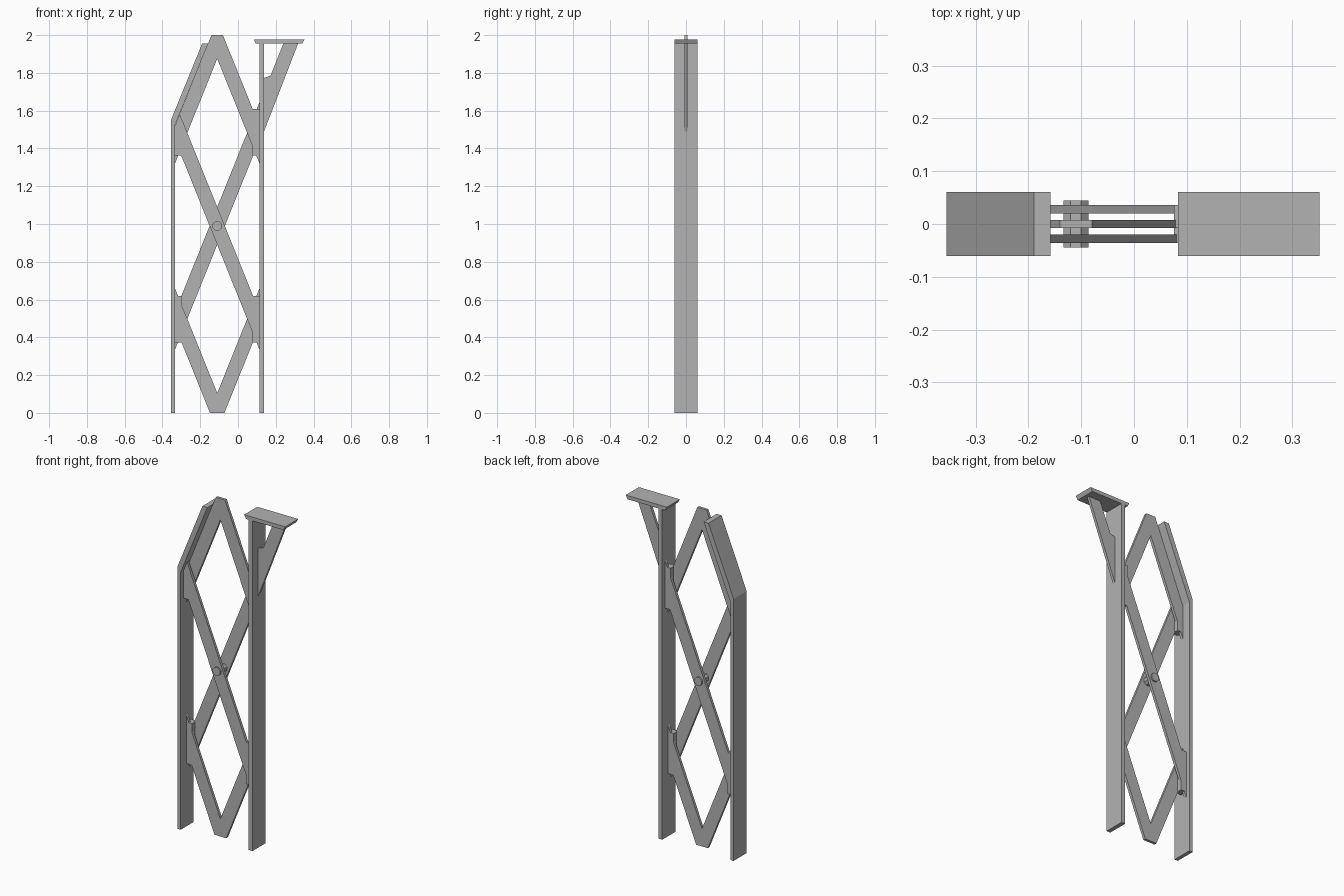
import bpy, bmesh, math

old = bpy.data.objects.get("Cube")
if old:
    bpy.data.objects.remove(old, do_unlink=True)

# Single plain metal colour
GREY = (0.45, 0.45, 0.45, 1.0)
metal = bpy.data.materials.new("grey_metal")
metal.use_nodes = True
metal.diffuse_color = GREY
metal.node_tree.nodes["Principled BSDF"].inputs["Base Color"].default_value = GREY

CX, CZ = -0.11, 0.99          # central pivot
LEFT, RIGHT = -0.333, 0.113   # inner faces of the two posts
SLOPE, HALF = 2.48, 0.1       # bar steepness and half its vertical thickness
SPAN = RIGHT - CX
FRONT, MIDDLE, BACK = (-0.036, -0.02), (-0.008, 0.008), (0.02, 0.036)


def extrude_profile(name, points, y0, y1):
    """Extrude a closed x-z outline from y0 to y1."""
    bm = bmesh.new()
    face = bm.faces.new([bm.verts.new((x, y0, z)) for x, z in points])
    side = bmesh.ops.extrude_face_region(bm, geom=[face])["geom"]
    bmesh.ops.translate(bm, vec=(0, y1 - y0, 0),
                        verts=[g for g in side if isinstance(g, bmesh.types.BMVert)])
    bmesh.ops.recalc_face_normals(bm, faces=bm.faces)
    mesh = bpy.data.meshes.new(name)
    bm.to_mesh(mesh)
    bm.free()
    mesh.materials.append(metal)
    obj = bpy.data.objects.new(name, mesh)
    bpy.context.collection.objects.link(obj)
    return obj


def chevron(name, inner, tip, up):
    """Pointed pair of legs with a flat-cut tip; up is 1 or -1."""
    outer = inner + up * 2 * HALF
    cut = abs(outer - tip) / SLOPE
    drop = up * SLOPE * SPAN
    pts = [(LEFT, inner - drop), (LEFT, outer - drop), (CX - cut, tip),
           (CX + cut, tip), (RIGHT, outer - drop), (RIGHT, inner - drop), (CX, inner)]
    extrude_profile(name, pts, *MIDDLE)


# Posts: the right-hand one on the grid is straight, the other bends inward at the top
extrude_profile("bent_post", [(-0.355, 0), (LEFT, 0), (LEFT, 1.525), (-0.158, 1.955),
                              (-0.19, 1.955), (-0.355, 1.55)], -0.061, 0.061)
extrude_profile("straight_post", [(RIGHT, 0), (0.138, 0), (0.138, 1.955), (RIGHT, 1.955)],
                -0.061, 0.061)

# Shelf with slanted ends and its diagonal brace
extrude_profile("shelf_plate", [(0.095, 1.955), (0.34, 1.955), (0.352, 1.977),
                                (0.083, 1.977)], -0.061, 0.061)
extrude_profile("shelf_brace", [(0.138, 1.49), (0.318, 1.955), (0.24, 1.955),
                                (0.172, 1.785), (0.138, 1.773)], *MIDDLE)

# Upper and lower pointed legs in the middle layer
chevron("upper_legs", 1.875, 2.0, 1)
chevron("lower_legs", 0.105, 0.0, -1)

# Crossing bars, the front one trimmed flush with the upper legs
rise = SLOPE * SPAN
top_outer = 1.875 + 2 * HALF
trim_x = (top_outer - (CZ + HALF)) / (2 * SLOPE)
extrude_profile("front_cross_bar",
                [(LEFT, CZ - HALF + rise), (LEFT, top_outer - rise),
                 (CX - trim_x, top_outer - SLOPE * trim_x),
                 (RIGHT, CZ + HALF - rise), (RIGHT, CZ - HALF - rise)], *FRONT)
extrude_profile("back_cross_bar",
                [(LEFT, CZ - HALF - rise), (LEFT, CZ + HALF - rise),
                 (RIGHT, CZ + HALF + rise), (RIGHT, CZ - HALF + rise)], *BACK)

# Small mounting tabs joining the bars to the posts
for name, wall, side, z, high, y0, y1 in (
        ("upper_bent_tab", LEFT, 1, 1.485, 0.0, FRONT[0], MIDDLE[1]),
        ("lower_bent_tab", LEFT, 1, 0.495, 0.123, MIDDLE[0], BACK[1]),
        ("upper_straight_tab", RIGHT, -1, 1.485, 0.123, MIDDLE[0], BACK[1]),
        ("lower_straight_tab", RIGHT, -1, 0.495, 0.123, FRONT[0], MIDDLE[1])):
    tip = wall + side * 0.037
    extrude_profile(name, [(wall, z - 0.123), (tip, z - 0.123),
                           (tip, z + high), (wall, z + high)], y0, y1)

# Pivot pin
SIDES = 8
angles = [math.tau * (i + 0.5) / SIDES for i in range(SIDES)]
extrude_profile("pivot_pin", [(CX + 0.026 * math.cos(a), CZ + 0.026 * math.sin(a))
                              for a in angles], -0.045, 0.045)
